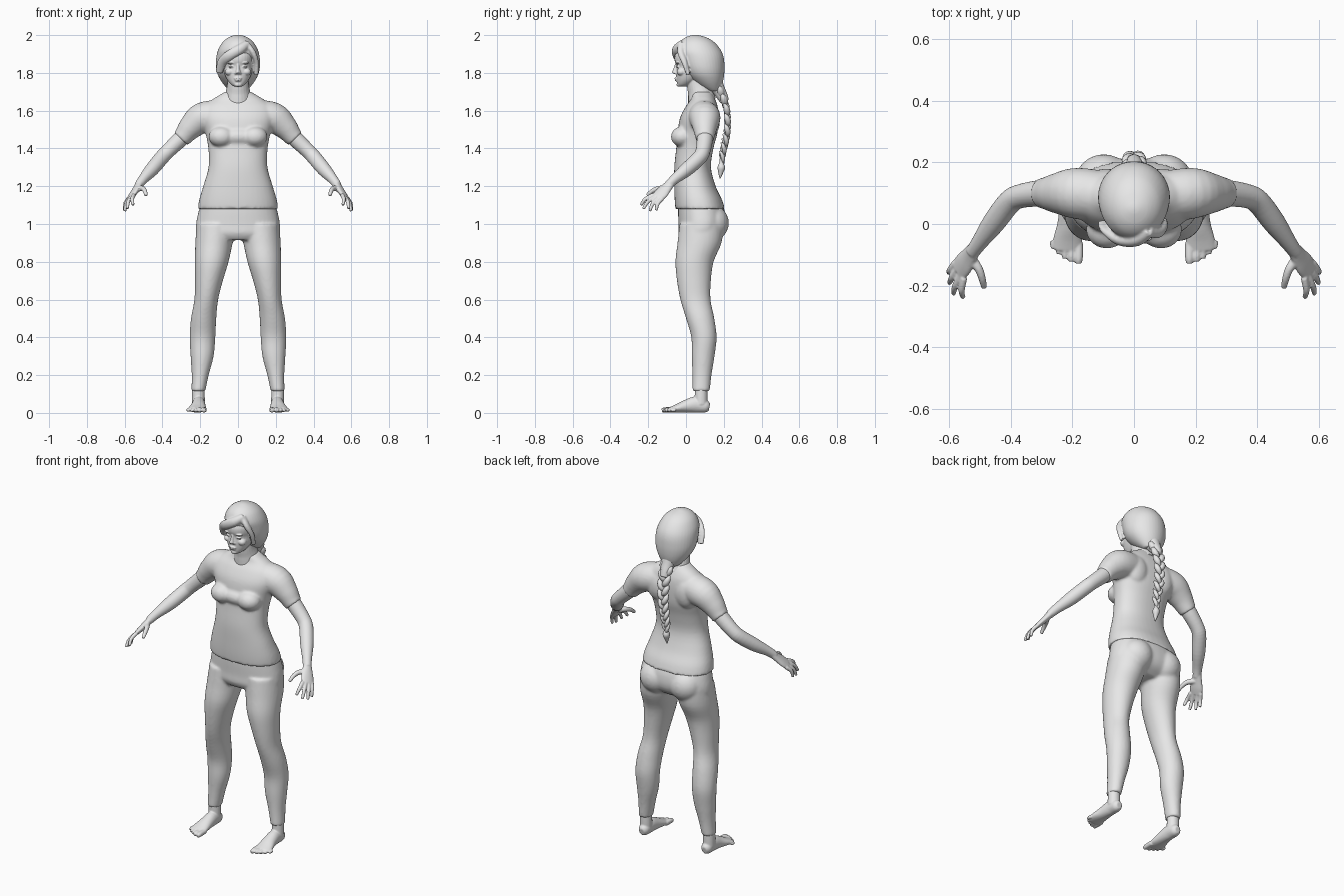
import bpy, bmesh, math
from mathutils import Vector, Matrix

grey = bpy.data.materials.new("plain_grey")
grey.diffuse_color = (0.8, 0.8, 0.8, 1)
X, Z = Vector((1, 0, 0)), Vector((0, 0, 1))


def spline(pts, steps=4):
    """Resample rows of numbers with a Catmull-Rom curve."""
    out = []
    for i in range(len(pts) - 1):
        p0, p1, p2 = pts[max(i - 1, 0)], pts[i], pts[i + 1]
        p3 = pts[min(i + 2, len(pts) - 1)]
        for k in range(steps):
            t = k / steps
            out.append([0.5 * (2 * b + (c - a) * t + (2 * a - 5 * b + 4 * c - d) * t * t
                               + (3 * b - a - 3 * c + d) * t ** 3)
                        for a, b, c, d in zip(p0, p1, p2, p3)])
    return out + [list(pts[-1])]


def loft(bm, pts, ref=X, axis=None, n=24, power=2.0, steps=4):
    """Closed tube through rows of (x, y, z, radius along ref, radius across)."""
    rows = spline(pts, steps)
    cen = [Vector(r[:3]) for r in rows]
    rings = []
    for i, r in enumerate(rows):
        t = axis or (cen[min(i + 1, len(cen) - 1)] - cen[max(i - 1, 0)]).normalized()
        u = (ref - t * ref.dot(t)).normalized()
        v = t.cross(u)
        ring = []
        for k in range(n):
            c, s = math.cos(math.tau * k / n), math.sin(math.tau * k / n)
            c = math.copysign(abs(c) ** (2 / power), c)
            s = math.copysign(abs(s) ** (2 / power), s)
            ring.append(bm.verts.new(cen[i] + u * c * max(r[3], .001) + v * s * max(r[4], .001)))
        rings.append(ring)
    for a, b in zip(rings, rings[1:]):
        for k in range(n):
            bm.faces.new((a[k], a[(k + 1) % n], b[(k + 1) % n], b[k]))
    bm.faces.new(rings[0][::-1])
    bm.faces.new(rings[-1])


def tube(bm, pts, **kw):
    """Round tube through rows of (x, y, z, radius)."""
    loft(bm, [(*p, p[3]) for p in pts], **kw)


def column(bm, rows, cx=0, **kw):
    """Upright loft from rows of (z, half width, front y, back y)."""
    loft(bm, [(cx, (f + b) / 2, z, w, (b - f) / 2) for z, w, f, b in rows], axis=Z, **kw)


def ball(bm, c, r):
    bmesh.ops.create_uvsphere(bm, u_segments=24, v_segments=14, radius=1,
                              matrix=Matrix.Translation(c) @ Matrix.Diagonal((*r, 1)))


def side(s, pts):
    return [(p[0] * s, *p[1:]) for p in pts]


def finish(name, bm, voxel=None, relax=3):
    bmesh.ops.recalc_face_normals(bm, faces=bm.faces)
    me = bpy.data.meshes.new(name)
    for f in bm.faces:
        f.smooth = True
    bm.to_mesh(me)
    bm.free()
    me.materials.append(grey)
    ob = bpy.data.objects.new(name, me)
    bpy.context.collection.objects.link(ob)
    if voxel:
        m = ob.modifiers.new("fuse", 'REMESH')
        m.mode, m.voxel_size, m.use_smooth_shade = 'VOXEL', voxel, True
        m = ob.modifiers.new("relax", 'SMOOTH')
        m.factor, m.iterations = 0.5, relax
    return ob


# Shirt: torso, bust, shoulder blades and short sleeves
bm = bmesh.new()
column(bm, [(1.08, .213, -.056, .206), (1.13, .205, -.06, .19), (1.2, .184, -.062, .157),
            (1.3, .156, -.062, .132), (1.4, .157, -.052, .145), (1.48, .172, -.045, .166),
            (1.56, .195, -.032, .172), (1.62, .185, -.003, .168), (1.66, .135, .025, .155),
            (1.69, .085, .03, .14), (1.7, .07, .032, .135)], n=40, power=2.25)
ball(bm, (0, -.02, 1.462), (.12, .046, .045))
for s in (1, -1):
    ball(bm, (s * .088, -.018, 1.462), (.068, .062, .055))
    ball(bm, (s * .09, .13, 1.55), (.07, .05, .09))
    tube(bm, side(s, [(.1, .09, 1.575, .082), (.19, .1, 1.56, .083), (.25, .1, 1.512, .066),
                      (.285, .1, 1.47, .053), (.303, .1, 1.45, .049)]), ref=Vector((0, 1, 0)))
finish("shirt", bm, .008, 5)

# Trousers: pelvis, buttocks and legs
bm = bmesh.new()
column(bm, [(1.13, .19, -.04, .175), (1.07, .208, -.042, .205), (1.0, .222, -.04, .212),
            (.95, .218, -.04, .19), (.915, .17, -.02, .14)], n=40, power=2.2)
legs = [(1.0, .105, -.035, .2, .113), (.9, .099, -.045, .188, .127), (.8, .089, -.056, .146, .139),
        (.7, .074, -.048, .132, .154), (.6, .063, -.03, .13, .168), (.5, .067, 0, .15, .182),
        (.4, .068, .028, .162, .188), (.3, .061, .03, .151, .19), (.2, .045, .034, .135, .2),
        (.115, .037, .034, .126, .21)]
for s in (1, -1):
    loft(bm, [(s * x, (f + b) / 2, z, w, (b - f) / 2) for z, w, f, b, x in legs], axis=Z, n=32)
    ball(bm, (s * .098, .135, 1.005), (.095, .092, .095))
finish("trousers", bm, .008, 5)

# Bare arms and hands
across = Vector((.45, .85, -.3)).normalized()
tips = [(.555, -.238, 1.1), (.586, -.226, 1.08), (.599, -.192, 1.068), (.601, -.158, 1.072)]
for s, label in ((1, "left"), (-1, "right")):
    bm = bmesh.new()
    tube(bm, side(s, [(.25, .1, 1.51, .042), (.303, .1, 1.452, .043), (.37, .09, 1.387, .039),
                      (.405, .07, 1.35, .039), (.455, .005, 1.29, .037), (.5, -.057, 1.24, .027),
                      (.525, -.092, 1.207, .023)]))
    ref = Vector((across.x * s, across.y, across.z))
    loft(bm, side(s, [(.518, -.08, 1.217, .023, .021), (.535, -.105, 1.19, .031, .018),
                      (.553, -.13, 1.163, .038, .016), (.57, -.152, 1.14, .036, .012)]), ref=ref)
    for i, tip in enumerate(tips):
        k = Vector((.566, -.15, 1.144)) + across * (-.03 + .02 * i)
        mid = k.lerp(Vector(tip), .55) + Vector((.006, -.006, .008))
        tube(bm, side(s, [(*k, .0115), (*mid, .0105), (*tip, .008)]), n=12)
    tube(bm, side(s, [(.53, -.11, 1.188, .017), (.505, -.145, 1.188, .014),
                      (.493, -.178, 1.175, .012), (.487, -.207, 1.152, .009)]), n=12)
    finish(label + "_arm", bm, .004, 3)

# Bare feet with toes
for s, label in ((1, "left"), (-1, "right")):
    bm = bmesh.new()
    tube(bm, side(s, [(.21, .08, .15, .033), (.21, .08, .09, .034), (.21, .08, .045, .034)]))
    loft(bm, side(s, [(.208, .124, .03, .016, .02), (.208, .105, .034, .03, .033),
                      (.208, .055, .044, .034, .043), (.21, 0, .035, .039, .034),
                      (.215, -.05, .023, .047, .022), (.218, -.085, .016, .046, .014)]))
    for i in range(5):
        x, y, r = .18 + .02 * i, -.128 + .004 * i + .002 * i * i, .0145 - .0012 * i
        x += .004 * (i > 0)
        tube(bm, side(s, [(x, -.06, .017, r), (x, y + .02, .016, r), (x, y, .013, r * .75)]), n=12)
    finish(label + "_foot", bm, .004, 3)

# Head and neck with face features
bm = bmesh.new()
tube(bm, [(0, .085, 1.65, .075), (0, .075, 1.695, .066), (0, .062, 1.74, .057), (0, .06, 1.8, .055)])
column(bm, [(1.728, .02, -.04, .0), (1.74, .038, -.046, .03), (1.765, .058, -.05, .07),
            (1.8, .073, -.053, .11), (1.835, .079, -.051, .14), (1.865, .083, -.06, .15),
            (1.9, .083, -.056, .15), (1.95, .06, -.025, .12)], n=32, power=2.15)
loft(bm, [(0, -.045, 1.855, .007, .01), (0, -.053, 1.825, .009, .013),
          (0, -.057, 1.802, .014, .017), (0, -.05, 1.794, .012, .01)], axis=Z, n=12)
ball(bm, (0, -.05, 1.771), (.021, .011, .006))
ball(bm, (0, -.049, 1.761), (.018, .011, .006))
ball(bm, (0, -.038, 1.738), (.02, .012, .012))
for s in (1, -1):
    ball(bm, (s * .012, -.05, 1.798), (.008, .011, .007))
    ball(bm, (s * .034, -.042, 1.833), (.015, .011, .006))
    ball(bm, (s * .036, -.045, 1.853), (.024, .012, .006))
    ball(bm, (s * .045, -.025, 1.805), (.024, .024, .02))
finish("head", bm, .0035, 2)

# Hair cap with swept fringe
bm = bmesh.new()
column(bm, [(1.705, .045, .11, .178), (1.725, .065, .075, .186), (1.755, .088, .035, .196),
            (1.79, .107, .0, .202), (1.83, .116, -.022, .204), (1.88, .115, -.04, .2),
            (1.92, .106, -.052, .185), (1.96, .084, -.036, .153), (1.985, .055, -.008, .115),
            (1.998, .025, .025, .075), (2.002, .005, .045, .055)], n=40)
loft(bm, [(.05, -.02, 1.955, .02, .02), (.01, -.05, 1.925, .022, .026), (-.045, -.05, 1.893, .02, .027),
          (-.085, -.022, 1.855, .014, .025), (-.1, .005, 1.8, .009, .018)], ref=Vector((0, 1, 0)))
loft(bm, [(.045, -.02, 1.955, .02, .015), (.078, -.028, 1.91, .018, .015),
          (.098, -.008, 1.855, .015, .012), (.096, .012, 1.79, .01, .012)], ref=Vector((0, 1, 0)))
finish("hair", bm, .005, 3)

# Braid: alternating plaited lumps, tie and tuft
bm = bmesh.new()
tube(bm, [(0, .15, 1.74, .05), (0, .172, 1.71, .036), (0, .19, 1.68, .03), (0, .205, 1.65, .024)])
path = spline([(0, .18, 1.7), (0, .207, 1.63), (0, .217, 1.55), (0, .213, 1.47),
               (0, .198, 1.4), (0, .188, 1.34)], 3)
for i, (x, y, z) in enumerate(path):
    s, w = (-1) ** i, .032 - .001 * i
    tube(bm, [(s * w * .9, y - .012, z + .032, w * .2), (s * w * .85, y, z + .012, w * .55),
              (s * w * .4, y + .006, z - .014, w * .58), (-s * w * .35, y, z - .036, w * .2)], n=12)
tube(bm, [(0, .19, 1.345, .013), (0, .187, 1.325, .011), (0, .187, 1.3, .02),
          (0, .184, 1.275, .014), (0, .18, 1.24, .002)], n=12)
finish("braid", bm)
